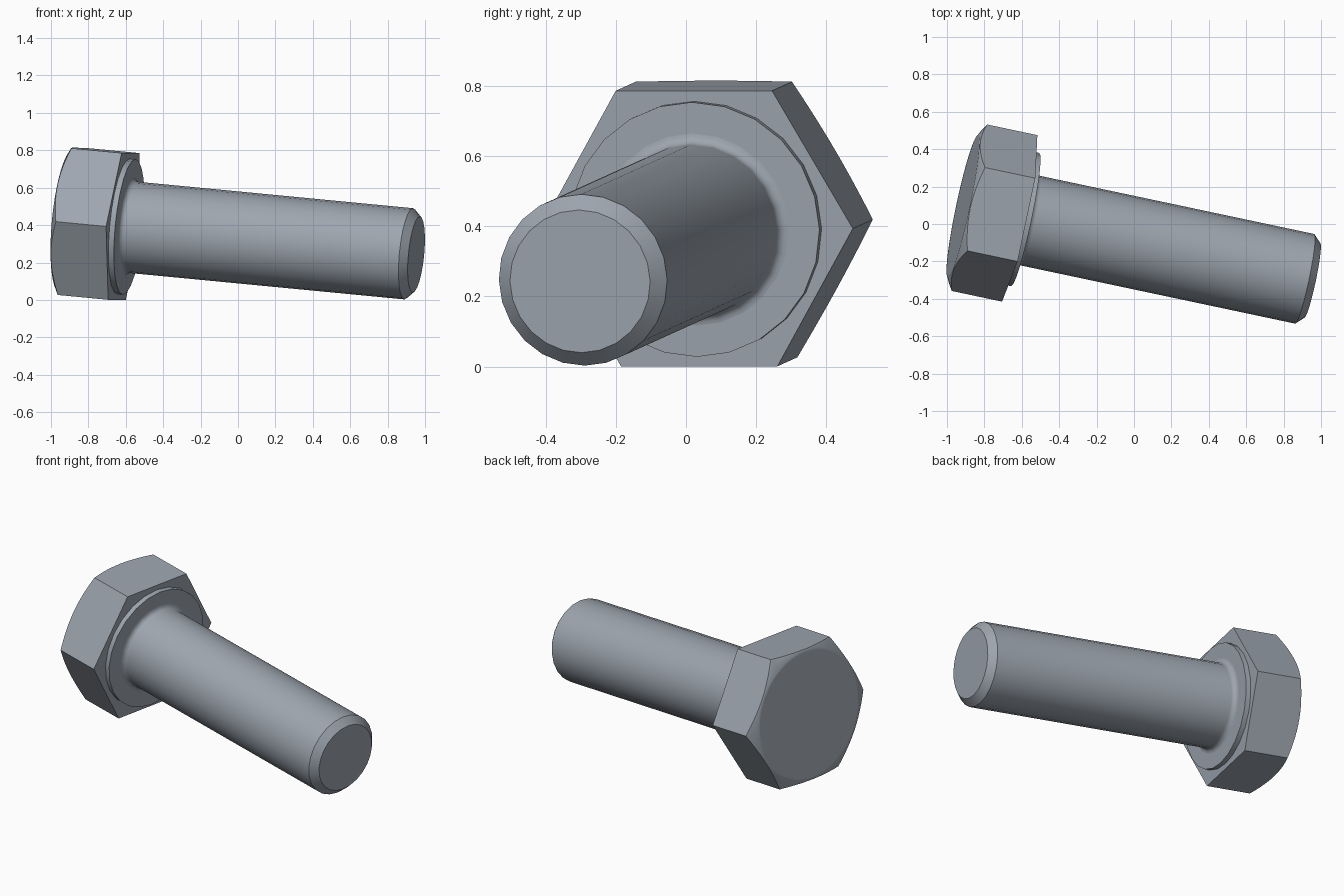
import bpy, bmesh
from math import pi, sin, cos, tan, radians
from mathutils import Matrix, Vector

cube = bpy.data.objects.get("Cube")
if cube:
    bpy.data.objects.remove(cube, do_unlink=True)

# Steel colour shared by all parts
steel = bpy.data.materials.new("blue_grey_steel")
steel.use_nodes = True
COLOUR = (0.34, 0.38, 0.43, 1)
steel.diffuse_color = COLOUR
steel.node_tree.nodes["Principled BSDF"].inputs["Base Color"].default_value = COLOUR

# Bolt frame: local z runs from the head's underside to the tip
axis = Vector((0.974, -0.2065, -0.0935)).normalized()
side = Vector((-axis.y, axis.x, 0)).normalized()
up = axis.cross(side)
frame = Matrix((side, up, axis)).transposed().to_4x4()
frame.translation = (-0.611, 0.03, 0.393)


def rings_object(name, rings, count, smooth_angle):
    """Skin a stack of rings; each ring maps an angle to (radius, height)."""
    bm = bmesh.new()
    loops = []
    for ring in rings:
        loop = []
        for i in range(count):
            a = 2 * pi * i / count
            r, z = ring(a)
            loop.append(bm.verts.new((r * cos(a), r * sin(a), z)))
        loops.append(loop)
    for low, high in zip(loops, loops[1:]):
        for i in range(count):
            j = (i + 1) % count
            bm.faces.new((low[i], low[j], high[j], high[i]))
    bm.faces.new(loops[0][::-1])
    bm.faces.new(loops[-1])
    bmesh.ops.recalc_face_normals(bm, faces=bm.faces[:])
    mesh = bpy.data.meshes.new(name)
    bm.to_mesh(mesh)
    bm.free()
    mesh.materials.append(steel)
    obj = bpy.data.objects.new(name, mesh)
    bpy.context.collection.objects.link(obj)
    obj.matrix_world = frame
    bpy.ops.object.select_all(action='DESELECT')
    obj.select_set(True)
    bpy.context.view_layer.objects.active = obj
    bpy.ops.object.shade_smooth_by_angle(angle=radians(smooth_angle))
    return obj


def lathe(name, profile):
    return rings_object(name, [lambda a, p=p: p for p in profile], 24, 30)


# Hexagonal head with a conical chamfer on its outer face
FLAT, FACE_R, THICK = 0.394, 0.387, 0.312


def hex_radius(a):
    return FLAT / cos(a % (pi / 3) - pi / 6)


def chamfer_edge(a):
    r = hex_radius(a)
    return r, -THICK + (r - FACE_R) * tan(radians(28))


rings_object("hex_head", [
    lambda a: (FACE_R - 0.012, -THICK),
    lambda a: (FACE_R, -THICK),
    chamfer_edge,
    lambda a: (hex_radius(a), 0),
], 72, 35)

# Raised bearing disc under the head
DISC = 0.03
lathe("washer_face", [(0.364, -0.02), (0.364, DISC)])

# Shank with a root fillet and a chamfered tip
SHANK_R, FILLET, TIP, BEVEL = 0.245, 0.03, 1.606, 0.041
profile = [(SHANK_R + FILLET, 0.01)]
for k in range(6):
    t = k / 5 * pi / 2
    profile.append((SHANK_R + FILLET * (1 - sin(t)), DISC + FILLET * (1 - cos(t))))
profile += [(SHANK_R, TIP - BEVEL), (SHANK_R - BEVEL, TIP)]
lathe("shank", profile)
